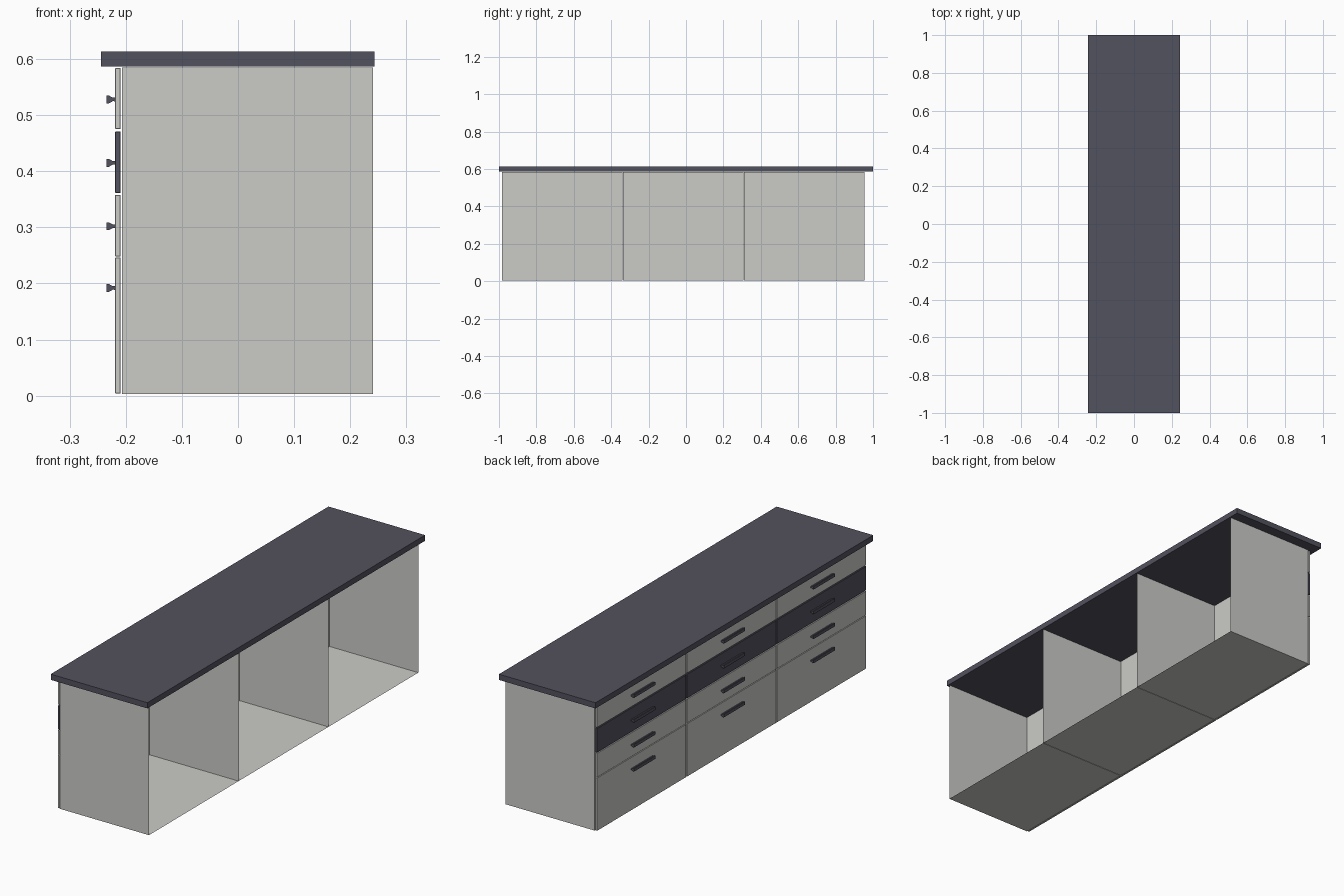
import bpy, bmesh

if "Cube" in bpy.data.objects:
    bpy.data.objects.remove(bpy.data.objects["Cube"])


def material(name, rgb):
    m = bpy.data.materials.new(name)
    m.diffuse_color = (*rgb, 1)
    m.use_nodes = True
    m.node_tree.nodes["Principled BSDF"].inputs["Base Color"].default_value = m.diffuse_color
    return m


LIGHT = material("light_grey", (0.60, 0.60, 0.575))
DARK = material("dark_slate", (0.086, 0.084, 0.112))


def finish(name, bm, mat):
    me = bpy.data.meshes.new(name)
    bm.to_mesh(me)
    bm.free()
    me.materials.append(mat)
    ob = bpy.data.objects.new(name, me)
    bpy.context.collection.objects.link(ob)
    return ob


def box(name, x, y, z, mat, open_dirs=(), bevel=0):
    """Box from (min, max) ranges; faces pointing along open_dirs are removed."""
    bm = bmesh.new()
    bmesh.ops.create_cube(bm, size=1)
    for v in bm.verts:
        for i, r in enumerate((x, y, z)):
            v.co[i] = r[0] if v.co[i] < 0 else r[1]
    bm.normal_update()
    gone = [f for f in bm.faces if any(f.normal[a] > 0.9 for a in open_dirs)]
    if gone:
        bmesh.ops.delete(bm, geom=gone, context='FACES')
    if bevel:
        bmesh.ops.bevel(bm, geom=bm.edges[:], offset=bevel, segments=1, affect='EDGES')
    return finish(name, bm, mat)


def handle(name, yc, zc):
    """Flared pull: stem widening to a flat grip, extruded along y."""
    half = [(-0.218, 0.0035), (-0.223, 0.003), (-0.230, 0.007), (-0.234, 0.007)]
    pts = half + [(x, -z) for x, z in reversed(half)]
    bm = bmesh.new()
    face = bm.faces.new([bm.verts.new((x, yc - 0.077, zc + z)) for x, z in pts])
    ext = bmesh.ops.extrude_face_region(bm, geom=[face])
    for v in ext["geom"]:
        if isinstance(v, bmesh.types.BMVert):
            v.co.y += 0.154
    bmesh.ops.recalc_face_normals(bm, faces=bm.faces[:])
    return finish(name, bm, DARK)


# Worktop
box("worktop", (-0.244, 0.243), (-1, 1), (0.587, 0.613), DARK)

# Drawer rows: z range, handle height, colour
ROWS = [(0.004, 0.246, 0.192, LIGHT), (0.248, 0.358, 0.302, LIGHT),
        (0.361, 0.471, 0.415, DARK), (0.475, 0.584, 0.528, LIGHT)]

# Three cabinets, open at the back and under the worktop
for n in range(3):
    y0 = -0.985 + n * 0.647
    y1 = y0 + 0.645
    box(f"cabinet_{n + 1}", (-0.207, 0.241), (y0, y1), (0.003, 0.585), LIGHT, open_dirs=(0, 2))
    for r, (z0, z1, hz, mat) in enumerate(ROWS):
        box(f"drawer_front_{n + 1}_{r + 1}", (-0.219, -0.209), (y0 + 0.001, y1 - 0.001),
            (z0, z1), mat, bevel=0.001)
        handle(f"drawer_handle_{n + 1}_{r + 1}", (y0 + y1) / 2, hz)
